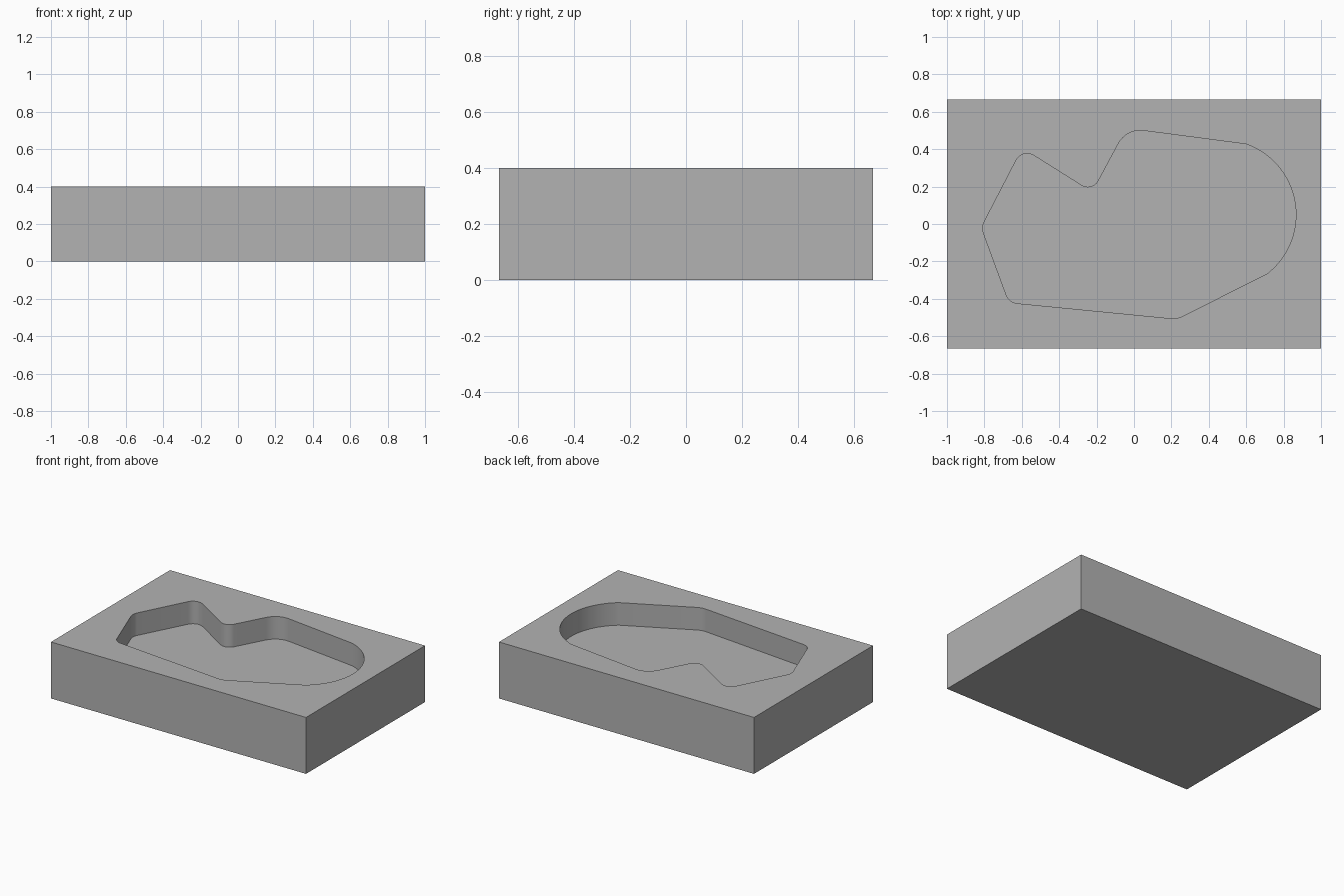
import bpy, bmesh, math
from mathutils import Vector

if "Cube" in bpy.data.objects:
    bpy.data.objects.remove(bpy.data.objects["Cube"])

WIDTH, DEPTH, HEIGHT, POCKET_FLOOR = 2.0, 1.333, 0.4, 0.24

grey = bpy.data.materials.new("plain_grey")
grey.use_nodes = True
colour = (0.45, 0.45, 0.45, 1)
grey.diffuse_color = colour
grey.node_tree.nodes["Principled BSDF"].inputs["Base Color"].default_value = colour


def fillet(before, corner, after, radius, steps=12):
    """Points of a tangent arc that rounds one corner."""
    a, c, b = Vector(before), Vector(corner), Vector(after)
    u, v = (a - c).normalized(), (b - c).normalized()
    half = u.angle(v) / 2
    centre = c + (u + v).normalized() * (radius / math.sin(half))
    start = c + u * (radius / math.tan(half)) - centre
    end = c + v * (radius / math.tan(half)) - centre
    sweep = start.angle_signed(end)  # clockwise positive
    points = []
    for i in range(steps + 1):
        t = -sweep * i / steps
        points.append(centre + Vector((start.x * math.cos(t) - start.y * math.sin(t),
                                       start.x * math.sin(t) + start.y * math.cos(t))))
    return points


def prism(name, outline, bottom, top):
    """Extrude a flat outline upwards into a solid."""
    bm = bmesh.new()
    base = bm.faces.new([bm.verts.new((p[0], p[1], bottom)) for p in outline])
    raised = bmesh.ops.extrude_face_region(bm, geom=[base], use_keep_orig=True)["geom"]
    verts = [g for g in raised if isinstance(g, bmesh.types.BMVert)]
    bmesh.ops.translate(bm, verts=verts, vec=(0, 0, top - bottom))
    bmesh.ops.recalc_face_normals(bm, faces=bm.faces)
    mesh = bpy.data.meshes.new(name)
    bm.to_mesh(mesh)
    bm.free()
    mesh.materials.append(grey)
    obj = bpy.data.objects.new(name, mesh)
    bpy.context.collection.objects.link(obj)
    return obj


# Pocket outline, counter-clockwise: wide round end, then rounded corners
arc_centre, arc_radius = Vector((0.466, 0.05)), 0.4
first, last = math.radians(-52), math.radians(70.5)
outline = []
for i in range(49):
    t = first + (last - first) * i / 48
    outline.append(arc_centre + arc_radius * Vector((math.cos(t), math.sin(t))))

corners = [((-0.04, 0.511), 0.133), ((-0.223, 0.17), 0.063), ((-0.597, 0.405), 0.067),
           ((-0.816, -0.018), 0.08), ((-0.668, -0.42), 0.07), ((0.23, -0.508), 0.12)]
path = [outline[-1]] + [c for c, r in corners] + [outline[0]]
for i, (corner, radius) in enumerate(corners):
    outline += fillet(path[i], corner, path[i + 2], radius)

# Solid block
w, d = WIDTH / 2, DEPTH / 2
block = prism("block", [(-w, -d), (w, -d), (w, d), (-w, d)], 0, HEIGHT)

# Pocket cut into the top
cutter = prism("pocket_cutter", outline, POCKET_FLOOR, HEIGHT + 0.1)
cut = block.modifiers.new("pocket", 'BOOLEAN')
cut.operation, cut.solver, cut.object = 'DIFFERENCE', 'EXACT', cutter

bpy.ops.object.select_all(action='DESELECT')
block.select_set(True)
bpy.context.view_layer.objects.active = block
bpy.ops.object.modifier_apply(modifier=cut.name)
bpy.data.objects.remove(cutter)
bpy.ops.object.shade_smooth_by_angle(angle=math.radians(30))
